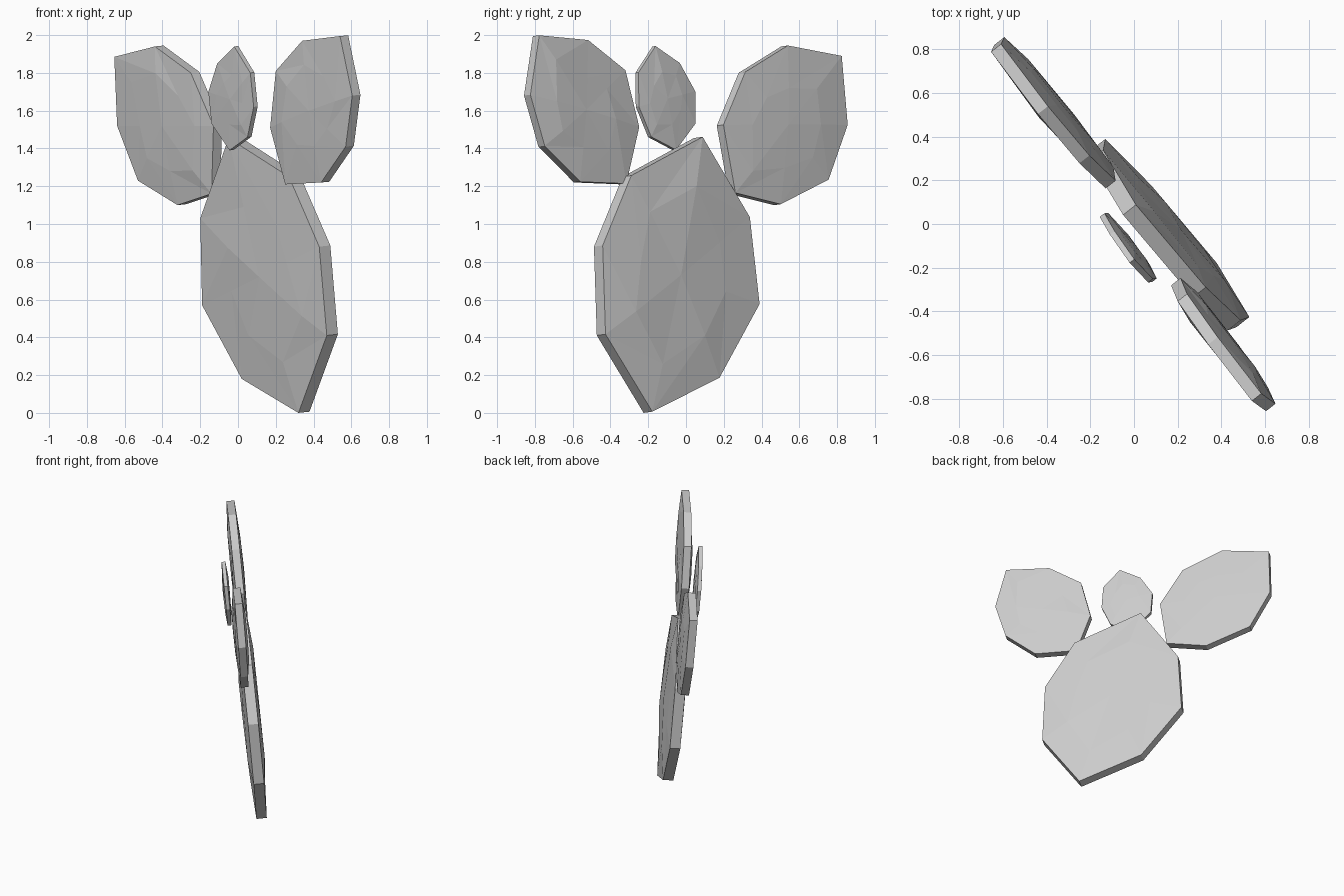
import bpy, bmesh, random
from mathutils import Vector

if "Cube" in bpy.data.objects:
    bpy.data.objects.remove(bpy.data.objects["Cube"])

random.seed(4)


def pad(name, outline, plane, thick, bulge):
    """Flat eight-sided cactus pad; outline is (x, z) of its front rim, y = a + b*x + c*z."""
    a, b, c = plane
    normal = Vector((-b, 1, -c)).normalized()      # points to the back face
    rim = [Vector((x, a + b * x + c * z, z)) for x, z in outline]
    centre = sum(rim, Vector()) / len(rim)
    n = len(rim)
    bm = bmesh.new()
    rims = []
    for side, shift in ((-1, 0.0), (1, thick)):
        outer = [bm.verts.new(p + normal * shift) for p in rim]
        # irregular faceted bulge: inner ring plus hub
        inner = []
        for p in rim:
            q = centre.lerp(p, random.uniform(0.45, 0.68))
            lift = shift + side * bulge * random.uniform(0.45, 1.0)
            inner.append(bm.verts.new(q + normal * lift))
        hub = bm.verts.new(centre + normal * (shift + side * bulge))
        for i in range(n):
            j = (i + 1) % n
            bm.faces.new((outer[i], outer[j], inner[j]))
            bm.faces.new((outer[i], inner[j], inner[i]))
            bm.faces.new((inner[i], inner[j], hub))
        rims.append(outer)
    # edge band joining both faces
    front, back = rims
    for i in range(n):
        j = (i + 1) % n
        bm.faces.new((front[i], front[j], back[j], back[i]))
    bmesh.ops.recalc_face_normals(bm, faces=bm.faces)
    mesh = bpy.data.meshes.new(name)
    bm.to_mesh(mesh)
    bm.free()
    obj = bpy.data.objects.new(name, mesh)
    bpy.context.collection.objects.link(obj)
    return obj


# Large base pad
pad("base_pad",
    [(-0.05, 1.455), (0.27, 1.25), (0.43, 0.88), (0.47, 0.41),
     (0.32, 0.0), (0.02, 0.18), (-0.19, 0.57), (-0.2, 1.03)],
    (0.182, -1.27, -0.14), 0.075, 0.028)

# Left upper pad
pad("left_pad",
    [(-0.44, 1.94), (-0.25, 1.8), (-0.13, 1.52), (-0.14, 1.16),
     (-0.32, 1.1), (-0.53, 1.23), (-0.64, 1.52), (-0.655, 1.885)],
    (0.208, -1.29, -0.14), 0.058, 0.02)

# Right upper pad
pad("right_pad",
    [(0.34, 1.97), (0.54, 1.995), (0.605, 1.68), (0.57, 1.41),
     (0.44, 1.22), (0.25, 1.21), (0.17, 1.51), (0.2, 1.81)],
    (0.11, -1.28, -0.115), 0.055, 0.02)

# Small top pad
pad("small_pad",
    [(-0.02, 1.94), (0.065, 1.8), (0.083, 1.62), (0.05, 1.46),
     (-0.045, 1.39), (-0.14, 1.53), (-0.157, 1.7), (-0.11, 1.85)],
    (0.068, -1.29, -0.14), 0.027, 0.012)
